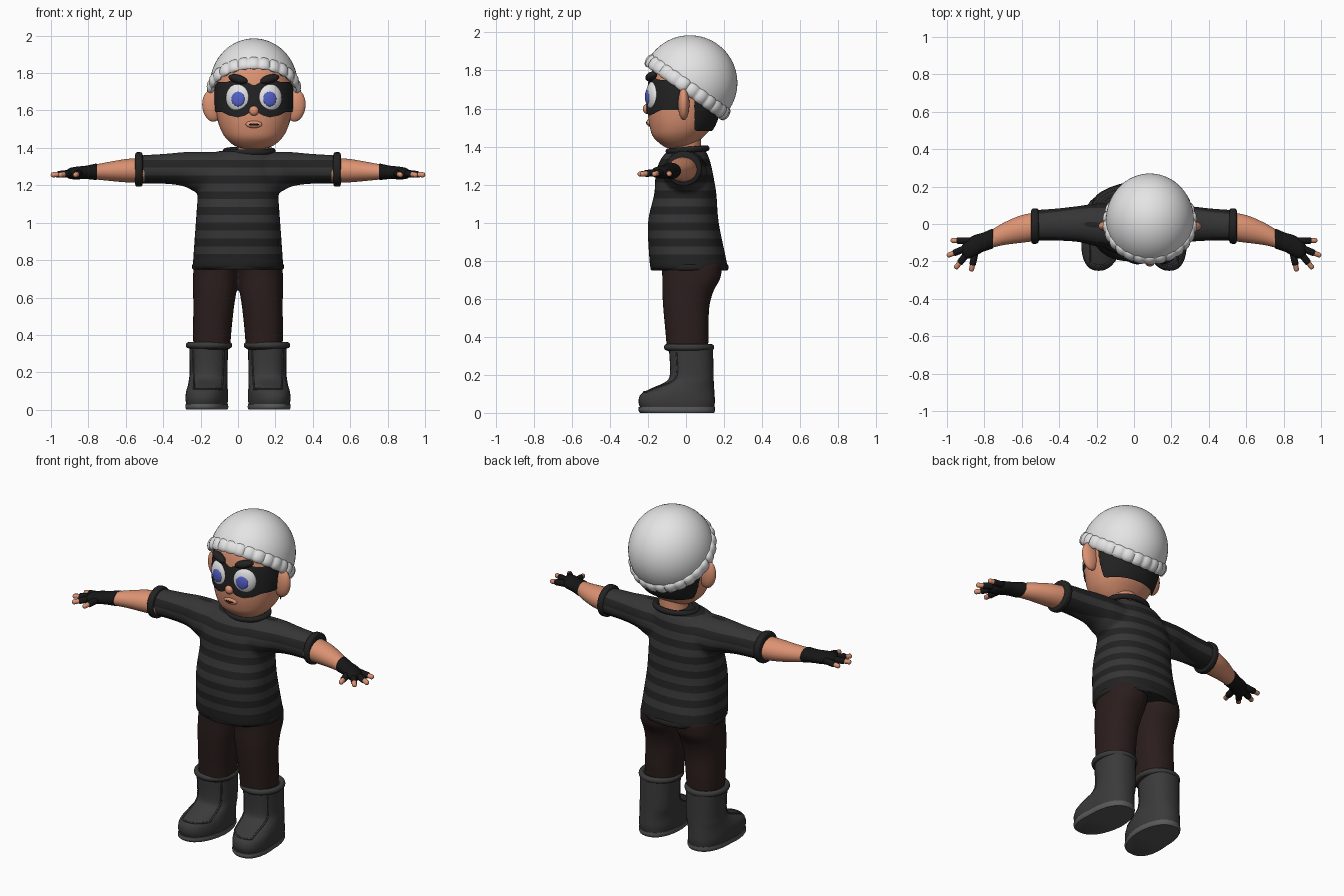
import bpy, bmesh, math
from mathutils import Vector, Matrix, Euler

if "Cube" in bpy.data.objects:
    bpy.data.objects.remove(bpy.data.objects["Cube"])


def paint(name, r, g, b):
    m = bpy.data.materials.new(name)
    m.use_nodes = True
    m.diffuse_color = (r, g, b, 1)
    m.node_tree.nodes["Principled BSDF"].inputs["Base Color"].default_value = (r, g, b, 1)
    return m


skin = paint("skin", .72, .29, .17)
white = paint("white", .78, .78, .78)
charcoal = paint("charcoal", .016, .016, .016)
stripe = paint("stripe grey", .036, .036, .036)
black = paint("glove black", .008, .008, .008)
brown = paint("trouser brown", .024, .013, .012)
rubber = paint("boot grey", .043, .043, .043)
sole_grey = paint("sole grey", .1, .1, .1)
blue = paint("iris blue", .09, .12, .6)
HX = .085  # the head sits off the middle
SIDES = ((1, "left"), (-1, "right"))


def finish(name, bm, *mats):
    bmesh.ops.recalc_face_normals(bm, faces=bm.faces)
    me = bpy.data.meshes.new(name)
    bm.to_mesh(me)
    bm.free()
    for m in mats:
        me.materials.append(m)
    me.shade_smooth()
    me.set_sharp_from_angle(angle=math.radians(50))
    ob = bpy.data.objects.new(name, me)
    bpy.context.collection.objects.link(ob)
    return ob


def loft(rings, axis="z", s=1, n=32, steps=4, power=2.0, bm=None, splay=0):
    """Rings are (position, centre, radius, front y, back y), joined by a smooth spline."""
    bm = bm or bmesh.new()
    rows = []
    last = len(rings) - 1
    for i in range(last):
        a, b, c, d = (rings[max(0, min(last, i + k))] for k in (-1, 0, 1, 2))
        for j in range(steps + (i == last - 1)):
            t = j / steps
            rows.append([.5 * (2*q + (r - p)*t + (2*p - 5*q + 4*r - w)*t*t + (3*q - p - 3*r + w)*t**3)
                         for p, q, r, w in zip(a, b, c, d)])
    loops = []
    for pos, mid, rad, front, back in rows:
        loop = []
        for k in range(n):
            ang = math.tau * k / n
            cs, sn = (math.copysign(abs(f) ** (2 / power), f) for f in (math.cos(ang), math.sin(ang)))
            u, y = mid + rad * cs, (front + back) / 2 + (back - front) / 2 * sn
            u += splay * max(0, -y - .05)
            loop.append(bm.verts.new((s * u, y, pos) if axis == "z" else (s * pos, y, u)))
        loops.append(loop)
    for lo, hi in zip(loops, loops[1:]):
        for k in range(n):
            bm.faces.new((lo[k], lo[(k + 1) % n], hi[(k + 1) % n], hi[k]))
    bm.faces.new(loops[0])
    bm.faces.new(loops[-1])
    return bm


def ball(name, mat, loc, radii, rot=(0, 0, 0)):
    bm = bmesh.new()
    m = Matrix.LocRotScale(Vector(loc), Euler(rot), Vector(radii))
    bmesh.ops.create_uvsphere(bm, u_segments=32, v_segments=20, radius=1, matrix=m)
    return finish(name, bm, mat)


def capsule(name, mat, p, q, r):
    p, q = Vector(p), Vector(q)
    bm = bmesh.new()
    bmesh.ops.create_uvsphere(bm, u_segments=14, v_segments=10, radius=r)
    for v in bm.verts:
        if v.co.z > r * .01:
            v.co.z += (q - p).length
    bm.transform(Matrix.Translation(p) @ (q - p).to_track_quat("Z", "Y").to_matrix().to_4x4())
    return finish(name, bm, mat)


def ring(name, mat, loc, rx, ry, thick, height, rot=(0, 0, 0), ribs=0):
    bm = bmesh.new()
    n, k = (192 if ribs else 48), 12
    grid = []
    for i in range(n):
        a = math.tau * i / n
        puff = abs(math.sin(ribs * a / 2)) ** .5 if ribs else 1
        row = []
        for j in range(k):
            b = math.tau * j / k
            out = thick * (.4 + .6 * puff) * math.cos(b)
            row.append(bm.verts.new(((rx + out) * math.cos(a), (ry + out) * math.sin(a),
                                     height * (.8 + .2 * puff) * math.sin(b))))
        grid.append(row)
    for i in range(n):
        for j in range(k):
            a, b = grid[i], grid[(i + 1) % n]
            bm.faces.new((a[j], b[j], b[(j + 1) % k], a[(j + 1) % k]))
    bm.transform(Matrix.LocRotScale(Vector(loc), Euler(rot), None))
    return finish(name, bm, mat)


def fuse(ob, rounds):
    """Melt overlapping lofts into one soft skin."""
    rem = ob.modifiers.new("fuse", "REMESH")
    rem.mode, rem.voxel_size = "VOXEL", .011
    soft = ob.modifiers.new("soften", "SMOOTH")
    soft.factor, soft.iterations = .5, rounds
    me = bpy.data.meshes.new_from_object(ob.evaluated_get(bpy.context.evaluated_depsgraph_get()))
    ob.modifiers.clear()
    ob.data = me
    me.shade_smooth()


# Head, with mask and hair as thin shells of the same form
HEAD = [(1.393, HX, .04, -.1, 0), (1.41, HX, .1, -.13, .04), (1.45, HX, .148, -.172, .09),
        (1.5, HX, .178, -.19, .135), (1.57, HX, .197, -.2, .165), (1.65, HX, .205, -.2, .185),
        (1.75, HX, .2, -.19, .19), (1.82, HX, .18, -.17, .18), (1.9, HX, .12, -.12, .14), (1.95, HX, .05, -.05, .08)]


def head_form():
    return loft(HEAD, n=128, steps=10, power=2.15)


def shell(name, mat, keep, grow):
    bm = head_form()
    bmesh.ops.recalc_face_normals(bm, faces=bm.faces)
    bm.normal_update()
    for v in bm.verts:
        v.co += v.normal * grow
    drop = [f for f in bm.faces if not keep(f.calc_center_median())]
    bmesh.ops.delete(bm, geom=drop, context="FACES")
    for _ in range(5):  # even out the outline
        new = {}
        for v in bm.verts:
            near = [e.other_vert(v).co for e in v.link_edges if e.is_boundary]
            if len(near) == 2:
                new[v] = (v.co * 2 + near[0] + near[1]) / 4
        for v, co in new.items():
            v.co = co
    finish(name, bm, mat)


def in_mask(c):
    x, z = abs(c.x - HX), c.z - 1.665
    lobe = ((x - .09) / .11) ** 2 + (z / .1) ** 2 < 1
    return c.y < -.03 and (lobe or x < .05 and abs(z) < .04 or x > .12 and abs(z - .005) < .078)


finish("head", head_form(), skin)
shell("mask", charcoal, in_mask, .007)
shell("hair", charcoal, lambda c: c.y > .045 and 1.48 < c.z < 1.8, .012)
finish("neck", loft([(1.3, .06, .085, -.07, .08), (1.38, .08, .082, -.075, .08), (1.46, HX, .085, -.08, .08)]), skin)
ball("nose", skin, (HX, -.205, 1.598), (.026, .022, .026))
ball("lips", skin, (HX, -.192, 1.526), (.044, .016, .02))
ball("mouth", black, (HX, -.203, 1.525), (.028, .008, .007))
for s, side in SIDES:
    ball(side + "_ear", skin, (HX + s * .222, -.012, 1.625), (.054, .03, .085), (0, s * .1, 0))
    ball(side + "_eye", white, (HX + s * .083, -.172, 1.667), (.068, .036, .078), (0, 0, s * .3))
    ball(side + "_iris", blue, (HX + s * .085, -.202, 1.662), (.036, .011, .04), (0, 0, s * .25))
    ball(side + "_brow", charcoal, (HX + s * .085, -.183, 1.768), (.055, .026, .023), (-.2, -s * .25, s * .35))

# Tilted knitted cap
TILT = -.62
bm = bmesh.new()
bmesh.ops.create_uvsphere(bm, u_segments=64, v_segments=40, radius=.25)
bmesh.ops.bisect_plane(bm, geom=bm.verts[:] + bm.edges[:] + bm.faces[:], plane_co=(0, 0, -.015),
                       plane_no=(0, 0, 1), clear_inner=True)
bmesh.ops.holes_fill(bm, edges=[e for e in bm.edges if e.is_boundary])
bm.transform(Matrix.LocRotScale(Vector((HX, .02, 1.735)), Euler((TILT, 0, 0)), Vector((.94, 1, 1))))
finish("cap_dome", bm, white)
ring("cap_brim", white, (HX, .008, 1.712), .232, .243, .022, .038, (TILT, 0, 0), ribs=26)

# Sweater: body and sleeves fused, then cut into stripes by height
BODY = [(.75, 0, .243, -.185, .22), (.8, 0, .24, -.192, .213), (1, 0, .226, -.2, .172), (1.15, 0, .215, -.167, .16),
        (1.25, 0, .21, -.16, .143), (1.33, .01, .185, -.135, .125), (1.385, .03, .13, -.09, .1)]
SLEEVE = [(.05, 1.27, .105, -.13, .11), (.2, 1.268, .112, -.12, .11), (.29, 1.286, .092, -.098, .098),
          (.4, 1.288, .08, -.09, .085), (.53, 1.285, .076, -.09, .075)]
CUFF = [(.508, 1.285, .07, -.085, .065), (.514, 1.285, .089, -.102, .08), (.53, 1.285, .092, -.106, .084),
        (.546, 1.285, .089, -.102, .08), (.552, 1.285, .066, -.08, .06)]
bm = loft(BODY, n=48, power=2.4)
for s, side in SIDES:
    loft(SLEEVE, "x", s, bm=bm)
sweater = finish("sweater", bm, charcoal, stripe)
fuse(sweater, 10)
PERIOD, START = .084, .832
bm = bmesh.new()
bm.from_mesh(sweater.data)
for i in range(14):
    bmesh.ops.bisect_plane(bm, geom=bm.verts[:] + bm.edges[:] + bm.faces[:],
                           plane_co=(0, 0, START + PERIOD * i / 2), plane_no=(0, 0, 1))
for f in bm.faces:
    step = (f.calc_center_median().z - START) / PERIOD
    f.material_index = int(0 < step < 6.5 and step % 1 < .5)
bm.to_mesh(sweater.data)
bm.free()
ring("collar", charcoal, (.06, .008, 1.383), .125, .1, .016, .016, (.08, 0, 0))
ring("hem", charcoal, (0, .018, .765), .238, .198, .008, .016)

# Arms, gloves and fingers
ARM = [(.5, 1.28, .068, -.088, .066), (.6, 1.278, .062, -.1, .047), (.7, 1.274, .049, -.113, .005), (.79, 1.27, .036, -.135, -.05)]
GLOVE = [(.755, 1.272, .042, -.13, -.026), (.765, 1.272, .043, -.134, -.028), (.81, 1.269, .036, -.15, -.047),
         (.86, 1.266, .034, -.178, -.062), (.9, 1.263, .029, -.185, -.09), (.92, 1.262, .014, -.16, -.115)]
FINGERS = [((.885, -.09), (.966, -.088)), ((.9, -.13), (.987, -.165)), ((.89, -.155), (.948, -.228)), ((.85, -.155), (.868, -.24))]
for s, side in SIDES:
    finish(side + "_cuff", loft(CUFF, "x", s), charcoal)
    finish(side + "_arm", loft(ARM, "x", s), skin)
    finish(side + "_glove", loft(GLOVE, "x", s), black)
    for i, (a, b) in enumerate(FINGERS):
        p, q = Vector((s * a[0], a[1], 1.264)), Vector((s * b[0], b[1], 1.256))
        capsule(f"{side}_glove_finger_{i}", black, p, p.lerp(q, .62), .019)
        capsule(f"{side}_fingertip_{i}", skin, p, q, .0145)

# Trousers
LEG = [(.32, .14, .098, -.1, .115), (.42, .138, .103, -.108, .12), (.55, .13, .109, -.12, .122), (.64, .124, .117, -.125, .145),
       (.71, .12, .121, -.125, .182), (.79, .11, .125, -.13, .19)]
bm = bmesh.new()
for s, side in SIDES:
    loft(LEG, s=s, bm=bm, power=2.3)
fuse(finish("trousers", bm, brown), 5)

# Boots
BOOT = [(.025, .165, .108, -.24, .148), (.06, .165, .112, -.25, .152), (.1, .164, .11, -.236, .15), (.13, .162, .106, -.18, .148),
        (.165, .159, .103, -.105, .146), (.21, .157, .101, -.084, .145), (.34, .157, .104, -.09, .142)]
SOLE = [(0, .165, .108, -.24, .148), (.012, .165, .113, -.25, .153), (.03, .165, .112, -.249, .152)]
for s, side in SIDES:
    boot = finish(side + "_boot", loft(BOOT, s=s, power=2.3, splay=.12), rubber)
    finish(side + "_sole", loft(SOLE, s=s, power=2.3, splay=.12), sole_grey)
    ring(side + "_boot_cuff", rubber, (s * .155, .016, .345), .108, .116, .016, .017)
    # Piping round the front panel, laid on the boot's surface
    corners = [(.075, .33), (.08, .2), (.085, .11), (.235, .11), (.237, .2), (.24, .33)]
    points = []
    for (x0, z0), (x1, z1) in zip(corners, corners[1:]):
        for k in range(8):
            start = (s * (x0 + (x1 - x0) * k / 8), -1, z0 + (z1 - z0) * k / 8)
            hit, spot, *_ = boot.ray_cast(start, (0, 1, 0))
            if hit:
                points.append(spot)
    for i, (p, q) in enumerate(zip(points, points[1:])):
        capsule(f"{side}_piping_{i}", rubber, p, q, .005)
